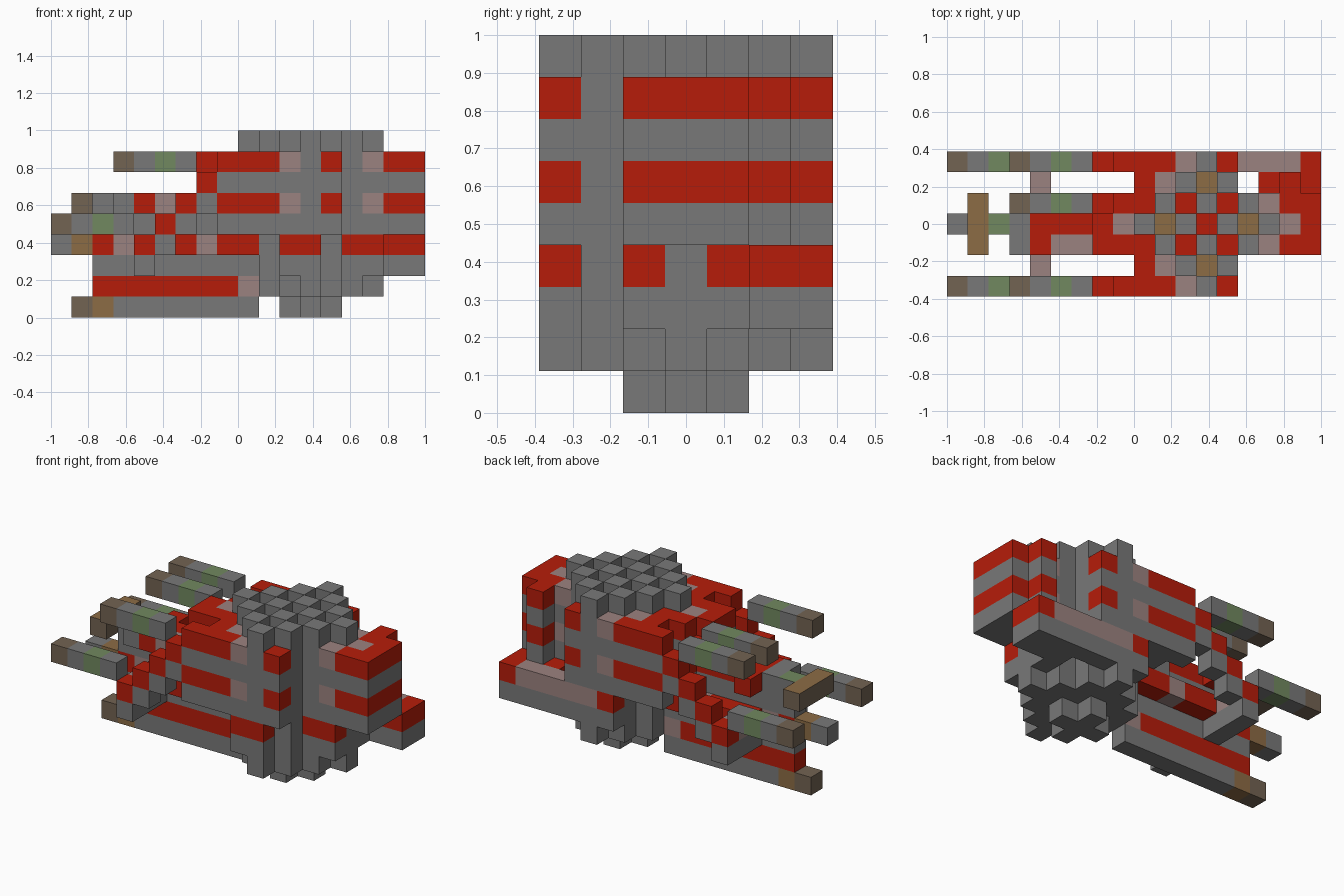
import bpy
import bmesh

cube = bpy.data.objects.get("Cube")
if cube:
    bpy.data.objects.remove(cube, do_unlink=True)

U = 1 / 9  # size of one block
COLOURS = {
    "grey": (0.19, 0.19, 0.19),
    "red": (0.47, 0.012, 0.003),
    "pink": (0.33, 0.225, 0.215),
    "brown": (0.17, 0.125, 0.085),
    "tan": (0.265, 0.15, 0.06),
    "green": (0.165, 0.25, 0.115),
}
NAMES = list(COLOURS)
materials = []
for name, rgb in COLOURS.items():
    m = bpy.data.materials.new(name)
    m.use_nodes = True
    m.diffuse_color = (*rgb, 1)
    bsdf = m.node_tree.nodes["Principled BSDF"]
    bsdf.inputs["Base Color"].default_value = (*rgb, 1)
    bsdf.inputs["Roughness"].default_value = 0.9
    materials.append(m)

cells = {}  # block position -> (part, side colour, top colour)


def span(a):
    return range(a, a + 1) if isinstance(a, int) else range(a[0], a[1] + 1)


def bands(i, j, k):
    return "red" if k % 2 else "grey"


def box(part, xs, ys, zs, colour=bands, top=None):
    """Fill an inclusive range of blocks with a colour or a colour rule."""
    for i in span(xs):
        for j in span(ys):
            for k in span(zs):
                c = colour(i, j, k) if callable(colour) else colour
                cells[i, j, k] = (part, c, top or c)


def barrel(part, start, j, k):
    for n, c in enumerate(("brown", "grey", "green", "grey")):
        box(part, start + n, j, k, c)


# Banded side walls and the bridges to the tower
for j, inner in ((0, 1), (6, 5)):
    box("side_wall", (8, 13), j, (4, 7))
    for k in (5, 7):
        box("side_wall", 11, j, k, "pink")
    box("wall_bridge", (9, 10), inner, (4, 7))
    box("wall_bridge", 10, inner, 7, "pink")

# Lower ledges under the walls, the far one running to the rear
box("front_ledge", (11, 12), 0, (2, 3))
box("rear_ledge", (11, 17), 6, (2, 3))
box("rear_ledge", (12, 16), 6, 3, "pink")
box("rear_ledge", (15, 17), 5, (2, 3))

# Central banded body
box("central_body", (8, 9), (2, 4), (3, 7))
box("central_body", 8, 3, 7, "pink")
box("central_body", 7, (2, 3), (6, 7))
box("central_body", 7, 4, 6, "red")

# Rear block, overhanging the lower ledge
for j in (2, 4):
    box("rear_block", (14, 15), j, (2, 7))
    for k in (5, 7):
        box("rear_block", 15, j, k, "pink")
box("rear_block", (16, 17), (2, 4), (4, 7))
box("rear_block", 16, 3, 7, "pink")
box("rear_block", 16, 5, (4, 7))

# Diamond tower: raised chequer columns with sunken caps between
for i in range(9, 16):
    for j in range(7):
        d = abs(i - 12) + abs(j - 3)
        if d in (1, 3):
            box("tower_column", i, j, (0 if d == 1 else 1, 8), "grey")
        elif d in (0, 2):
            axial = d == 2 and (i == 12 or j == 3)
            box("tower_core", i, j, (0 if d == 0 else 1, 6), "grey")
            box("tower_core", i, j, 7, "tan" if axial else "red")
for i, j in ((12, 0), (14, 2), (14, 4)):
    box("tower_column", i, j, 3, "red")
box("tower_column", 12, 6, 3, "pink")

# Diagonal struts climbing to the upper barrels
for j in (0, 6):
    for n in range(4):
        box("strut", 4 + n, j, 3 + n, "red")
        box("strut", 4 + n, j, 2 + n, "grey")

# Slim barrels
for j in (0, 4, 6):
    barrel("upper_barrel", 3, j, 7)
for j in (0, 6):
    barrel("lower_barrel", 0, j, 4)

# Keel with its own long barrel
box("keel", (2, 8), 3, 1, "red")
box("keel", 9, 3, 1, "pink")
box("keel", (3, 9), 3, 0, "grey")
box("keel", 1, 3, 0, "brown")
box("keel", 2, 3, 0, "tan")

# Lower deck and crossbar in front of the body
box("deck", (2, 9), 3, 2, "grey")
box("deck", (2, 3), 3, 3, lambda i, j, k: "red" if i == 2 else "pink")
box("deck", (4, 7), (2, 4), 3, lambda i, j, k: "pink" if i == 7 else "red")
box("crossbar", 4, (1, 5), 2, "grey")
for j in (1, 5):
    box("crossbar", 4, j, 3, "pink")

# Upper spine
box("spine", (2, 7), 3, 4, "grey")
box("spine", (4, 7), 3, 5, "red")
box("spine", 4, (2, 4), 5, "red")
box("spine", (5, 6), 2, 5, "pink")

# Nose with its cross plate
box("nose", 0, 3, 3, "grey")
box("nose", 1, 3, 3, "tan")
box("nose", 1, (2, 4), 5, "brown", top="tan")
box("nose", 2, 3, 5, "grey", top="green")
box("nose", 3, (2, 3), 5, "grey")

# Build one mesh per part from the exposed block faces
for part in sorted({c[0] for c in cells.values()}):
    bm = bmesh.new()
    for cell, (owner, colour, top) in cells.items():
        if owner != part:
            continue
        for axis in range(3):
            for side in (0, 1):
                near = list(cell)
                near[axis] += 2 * side - 1
                if tuple(near) in cells:
                    continue
                ring = []
                for a, b in ((0, 0), (1, 0), (1, 1), (0, 1)):
                    p = list(cell)
                    p[axis] += side
                    p[(axis + 1) % 3] += a
                    p[(axis + 2) % 3] += b
                    ring.append(bm.verts.new(((p[0] - 9) * U, (p[1] - 3.5) * U, p[2] * U)))
                if side == 0:
                    ring.reverse()
                face_colour = top if (axis, side) == (2, 1) else colour
                bm.faces.new(ring).material_index = NAMES.index(face_colour)
    bmesh.ops.remove_doubles(bm, verts=bm.verts, dist=U / 100)
    mesh = bpy.data.meshes.new(part)
    bm.to_mesh(mesh)
    bm.free()
    for m in materials:
        mesh.materials.append(m)
    bpy.context.collection.objects.link(bpy.data.objects.new(part, mesh))
